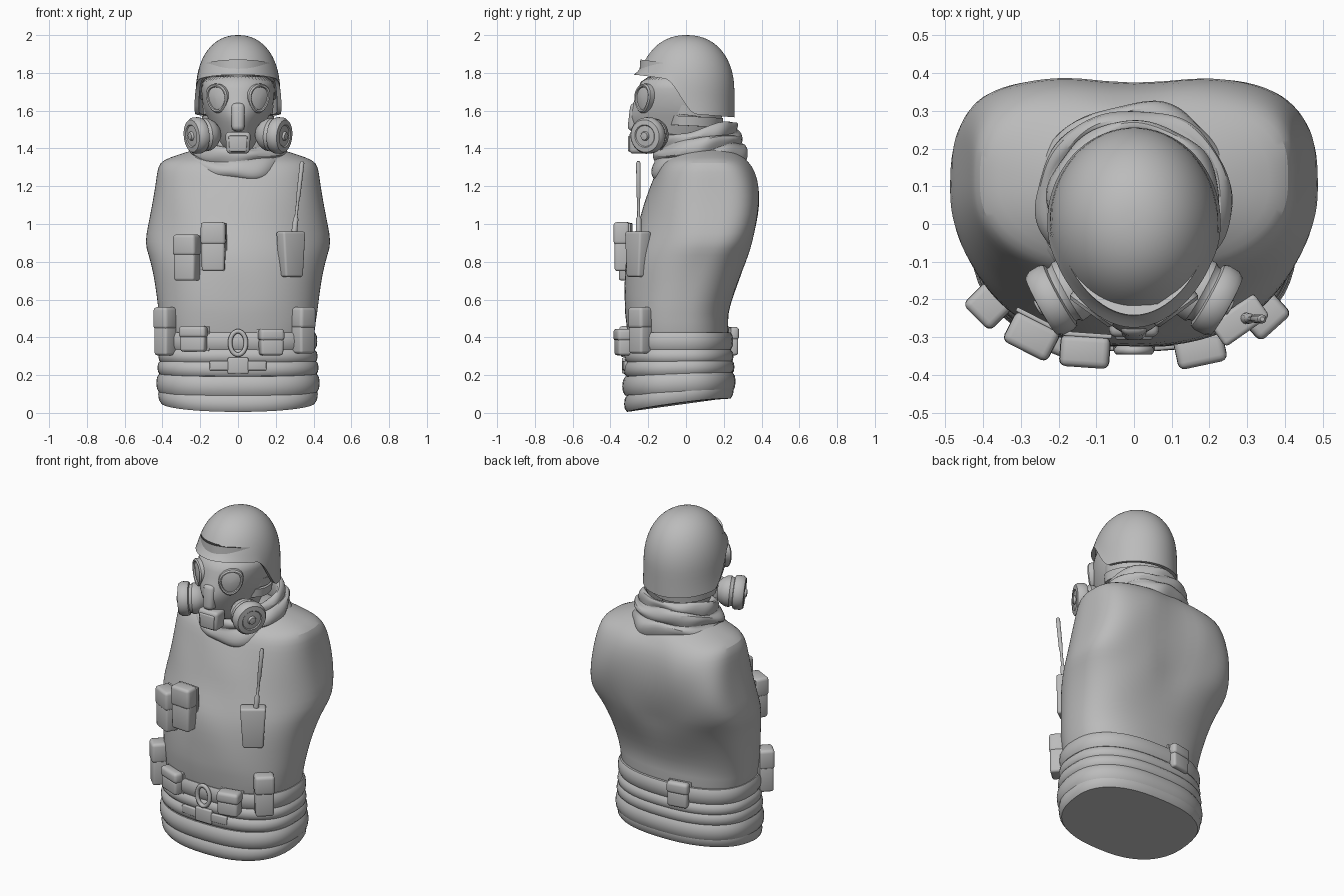
import bpy, bmesh, math
from mathutils import Vector, Matrix

if "Cube" in bpy.data.objects:
    bpy.data.objects.remove(bpy.data.objects["Cube"])

grey = bpy.data.materials.new("plain_grey")
grey.diffuse_color = (0.5, 0.5, 0.5, 1)
grey.use_nodes = True
grey.node_tree.nodes["Principled BSDF"].inputs["Base Color"].default_value = grey.diffuse_color
TAU = math.tau


def finish(name, bm, angle=40, subsurf=0):
    bmesh.ops.recalc_face_normals(bm, faces=bm.faces)
    me = bpy.data.meshes.new(name)
    bm.to_mesh(me)
    bm.free()
    me.materials.append(grey)
    ob = bpy.data.objects.new(name, me)
    bpy.context.collection.objects.link(ob)
    bpy.ops.object.select_all(action='DESELECT')
    bpy.context.view_layer.objects.active = ob
    ob.select_set(True)
    bpy.ops.object.shade_smooth_by_angle(angle=math.radians(angle))
    if subsurf:
        ob.modifiers.new("smooth", 'SUBSURF').levels = subsurf
        ob.modifiers["smooth"].render_levels = subsurf
    return ob


def loft(name, rings, cap=True, closed=False, angle=40, subsurf=0):
    """Skin a list of equally sized point rings."""
    bm = bmesh.new()
    rows = [[bm.verts.new(p) for p in r] for r in rings]
    n = len(rows[0])
    pairs = list(zip(rows, rows[1:])) + ([(rows[-1], rows[0])] if closed else [])
    for a, b in pairs:
        for i in range(n):
            j = (i + 1) % n
            bm.faces.new((a[i], a[j], b[j], b[i]))
    if cap and not closed:
        bm.faces.new(rows[0])
        bm.faces.new(rows[-1])
    return finish(name, bm, angle, subsurf)


def section(z, hx, yf, ym, yb, nf=2.2, nb=2.5, n=56, tilt=0.0):
    """Body cross-section with different front and back roundness."""
    pts = []
    for i in range(n):
        c, s = math.cos(TAU * i / n), math.sin(TAU * i / n)
        e, d = (nb, yb - ym) if s > 0 else (nf, ym - yf)
        x = math.copysign(abs(c) ** (2 / e), c) * hx
        y = ym + math.copysign(abs(s) ** (2 / e), s) * d
        pts.append(Vector((x, y, z + tilt * y + abs(tilt) * 0.25 * x * x / 0.43)))
    return pts


# Torso: waist, chest, cut arm sides and sloping shoulders
body = [(.30, .40, -.31, -.03, .23, 2.4, 2.4), (.45, .405, -.31, -.03, .225, 2.4, 2.4),
        (.52, .42, -.325, -.03, .22, 2.3, 2.5), (.62, .43, -.33, -.02, .245, 2.2, 2.6),
        (.75, .45, -.325, .02, .30, 2.2, 2.8), (.84, .475, -.31, .06, .335, 2.1, 3.0),
        (.90, .495, -.29, .09, .355, 2.0, 3.4), (1.0, .475, -.25, .10, .38, 2.1, 4.0),
        (1.1, .455, -.225, .11, .39, 2.2, 4.2), (1.2, .438, -.19, .11, .385, 2.3, 4.0),
        (1.28, .428, -.16, .11, .365, 2.4, 3.4), (1.325, .415, -.13, .11, .335, 2.4, 3.0),
        (1.35, .37, -.10, .11, .31, 2.2, 2.6), (1.385, .26, -.06, .10, .27, 2, 2.2),
        (1.42, .14, -.02, .09, .2, 2, 2)]
rings = [section(*b) for b in body]
for r in rings[3:-3]:
    for p in r:  # soft cloth wrinkles and the hollow along the spine
        w = .006 * math.sin(13 * p.z + 7 * p.x) * math.sin(9 * p.x + 3 * p.z)
        p.y += w - (.018 * math.exp(-(p.x / .08) ** 2) if p.y > .15 and p.z > .8 else 0)
loft("torso", rings, subsurf=1)


# Bands around the waist: each bulges outward from the jacket
def band(name, z0, z1, off, tilt=0.0, bulge=.012):
    prof = [(0, -.03), (0, 0), (.2, bulge), (.5, bulge * 1.3), (.8, bulge), (1, 0), (1, -.03)]
    loft(name, [section(z0 + (z1 - z0) * t, .405 + off + o, -.31 - off - o, -.03,
                        .235 + off + o, 2.5, 2.4, tilt=tilt) for t, o in prof])


band("jacket_hem", .046, .135, .002, .13, .012)
band("jacket_skirt", .105, .205, .012, .04)
band("lower_waist_fold", .20, .275, .006, .02)
band("upper_waist_fold", .265, .335, .001)
band("belt", .335, .425, .003, 0, .009)
loft("jacket_underside", [section(z, .40, -.305, -.03, .23, 2.5, 2.4, tilt=.13)
                          for z in (.048, .2)])

# Scarf: folded cloth collar, higher at the nape, with a pointed drape at the back
prof = [(.84, -.03), (.96, -.015), (1.03, .02), (1.03, .055), (.95, .08), (.91, .078),
        (.98, .10), (.96, .135), (.86, .15), (.82, .145), (.86, .17), (.82, .20),
        (.74, .21), (.66, .19), (.6, .08)]
rings = []
for k, (r, h) in enumerate(prof):
    ring = []
    for i in range(64):
        a = TAU * i / 64
        drape = math.exp(-((a - 1.25) / .3) ** 2) * (1 if k < 5 else .3)
        rr = r * (1 + .018 * math.sin(5 * a + k * .5) + .012 * math.sin(8 * a - k)) + .05 * drape
        y = .065 + .245 * rr * math.sin(a)
        ring.append((.27 * rr * math.cos(a), y,
                     1.285 + .22 * (y - .0) + h + .012 * math.sin(3 * a + k) - .03 * drape))
    rings.append(ring)
loft("scarf", rings, closed=True, angle=60, subsurf=1)

# Head wearing the mask: narrow chin, pointed nose, broad cheeks
head = [(1.36, .10, -.10, .02, .12, 2, 2), (1.41, .10, -.215, .0, .13, 2, 2),
        (1.46, .125, -.255, .0, .15, 1.8, 2), (1.52, .15, -.285, .0, .165, 1.7, 2),
        (1.56, .165, -.30, .0, .175, 1.7, 2), (1.60, .18, -.295, .0, .18, 1.8, 2),
        (1.65, .19, -.275, .0, .19, 2, 2), (1.71, .195, -.255, .0, .2, 2.2, 2),
        (1.80, .195, -.235, .0, .2, 2.2, 2)]
loft("masked_head", [section(*h) for h in head], subsurf=1)
for nm, z, t, g in (("mask_strap", 1.60, -.12, .008), ("nape_strap", 1.545, -.05, .012)):
    loft(nm, [section(z + dz, .175 + o, -.12, .0, .18 + o, 2, 2, tilt=t)
              for dz, o in ((-.025, -.02), (-.025, g), (.025, g + .005), (.025, -.02))])

# Helmet: dome with a raised front brim and low ear and neck cover
rings = []
N = 72
for k in range(19):
    s = k / 18
    ring = []
    for i in range(N):
        a = TAU * i / N
        y0 = .255 * math.sin(a)
        t = min(1, max(0, (y0 + .12) / .17))
        t = t * t * (3 - 2 * t)
        rim = 1.79 + (1.585 - 1.79) * t - .02 * max(0, math.sin(a))
        if t == 0:
            rim -= .02 * (1 - min(1, (-y0 - .12) / .13))
        else:
            rim -= .02 * (1 - t)
        z = rim + (2.0 - rim) * math.sin(s * math.pi / 2)
        u = max(0, (z - 1.70) / .30)
        r = max(0.0, 1 - u ** 2.2) ** (1 / 2.2) if s < 1 else .004
        flare = math.exp(-s * 10)
        front = max(0, -math.sin(a)) ** 2
        ring.append(((.222 * r + .008 * flare) * math.cos(a),
                     .004 + (.252 * r + flare * .035 * front) * math.sin(a), z))
    rings.append(ring)
inner = [[(x * .9, y * .9, z + .004) for x, y, z in r] for r in rings[:1]]
inner.append([(x * .88, y * .88, z + .08) for x, y, z in rings[0]])
loft("helmet", inner[::-1] + rings, angle=45)


# Turned parts along any axis
def turned(name, origin, axis, prof, n=32):
    q = Vector((0, 0, 1)).rotation_difference(Vector(axis).normalized())
    loft(name, [[Vector(origin) + q @ Vector((r * math.cos(TAU * i / n), r * math.sin(TAU * i / n), h))
                 for i in range(n)] for r, h in prof], angle=35)


def box(name, loc, size, rot=0.0, bevel=.012, taper=1.0, pitch=0.0):
    bm = bmesh.new()
    bmesh.ops.create_cube(bm, size=1)
    for v in bm.verts:
        if v.co.z < 0:
            v.co.x *= taper
        v.co = Vector(v.co[i] * size[i] for i in range(3))
    bmesh.ops.bevel(bm, geom=bm.edges[:], offset=bevel, segments=3, profile=.5, affect='EDGES')
    bm.transform(Matrix.Translation(loc) @ Matrix.Rotation(rot, 4, 'Z') @ Matrix.Rotation(pitch, 4, 'X'))
    return finish(name, bm, 35)


# Filters, eye lenses and their frames on both sides of the mask
for side, sx in (("left", -1), ("right", 1)):
    ax = Vector((sx * .87, -.48, -.08)).normalized()
    turned(side + "_filter", (sx * .115, -.145, 1.478), ax,
           [(.05, 0), (.07, .02), (.085, .045), (.088, .07), (.08, .082), (.08, .088),
            (.092, .092), (.097, .105), (.096, .135), (.086, .15), (.06, .153),
            (.055, .148), (.025, .15), (.02, .162), (.004, .164)])
    q = Vector((0, 0, 1)).rotation_difference(Vector((sx * .62, -.78, .08)))
    rows = []
    for r, h in ((1.1, -.03), (1.1, .01), (1.0, .018), (.88, .016), (.84, .008), (.5, .014), (.02, .016)):
        row = []
        for i in range(36):
            a = TAU * i / 36
            # rounded teardrop, tilted down toward the nose
            w = .062 * (1 + .18 * math.sin(a))
            p = Vector((math.cos(a) * w * r, 0, math.sin(a) * .07 * r - sx * -.12 * math.cos(a) * w * r))
            yaw = Matrix.Rotation(sx * math.radians(36), 3, 'Z')
            row.append(Vector((sx * .108, -.222, 1.665)) + yaw @ (p + Vector((0, -h, 0))))
        rows.append(row)
    loft(side + "_eye_lens", rows, angle=35)

# Mouth piece, nose bridge and chin
box("mouth_valve", (0, -.255, 1.43), (.135, .09, .115), 0, .02, .9)
box("mouth_valve_plate", (0, -.297, 1.425), (.10, .02, .085), 0, .008, .9)
box("nose_bridge", (0, -.265, 1.565), (.075, .075, .15), 0, .025, .9, -.12)


# Pouches: body, overhanging lid and a strap across the front
def pouch(name, x, y, z0, z1, w, d, deg):
    a = math.radians(deg)
    h = z1 - z0
    n = Vector((math.sin(a), -math.cos(a), 0))
    c = Vector((x, y, 0))
    box(name + "_body", c + Vector((0, 0, z0 + h * .31)), (w * .96, d * .94, h * .62), a, .014, .96)
    box(name + "_lid", c + n * .003 + Vector((0, 0, z0 + h * .77)), (w, d, h * .46), a, .018, 1.03)
    box(name + "_backing", c - n * d * .48 + Vector((0, 0, z0 + h * .5)), (w * 1.06, .012, h * .96), a, .004)


pouch("chest_pouch_outer", -.27, -.295, .70, .945, .13, .09, -27)
pouch("chest_pouch_inner", -.13, -.335, .75, 1.01, .13, .085, -4)
pouch("left_hip_pouch", -.385, -.215, .305, .56, .10, .09, -45)
pouch("left_belt_pouch", -.235, -.300, .325, .46, .15, .06, -22)
pouch("right_belt_pouch", .175, -.33, .305, .445, .13, .085, 12)
pouch("right_hip_pouch", .345, -.24, .315, .56, .11, .09, 42)
pouch("back_pouch", -.12, .245, .305, .455, .13, .05, 190)

# Radio holder with antenna
box("radio_holder", (.28, -.255, .84), (.145, .075, .24), math.radians(35), .012, .78)
turned("antenna", (.295, -.25, .93), (.045, -.002, .40),
       [(.016, 0), (.014, .10), (.008, .11), (.008, .20), (.011, .22), (.012, .395), (.006, .405)], 12)

# Round belt buckle and lower clip
rows = []
for i in range(36):
    a = TAU * i / 36
    rows.append([((.042 + .012 * math.cos(b)) * math.cos(a), -.335 + .012 * math.sin(b),
                  .37 + (.062 + .012 * math.cos(b)) * math.sin(a))
                 for b in (TAU * j / 10 for j in range(10))])
loft("round_buckle", rows, closed=True, angle=60)
box("lower_clip", (0, -.325, .25), (.11, .03, .085), 0, .008)
for sx in (-1, 1):
    box("clip_strap", (sx * .1, -.323, .25), (.10, .02, .05), sx * .08, .006)
